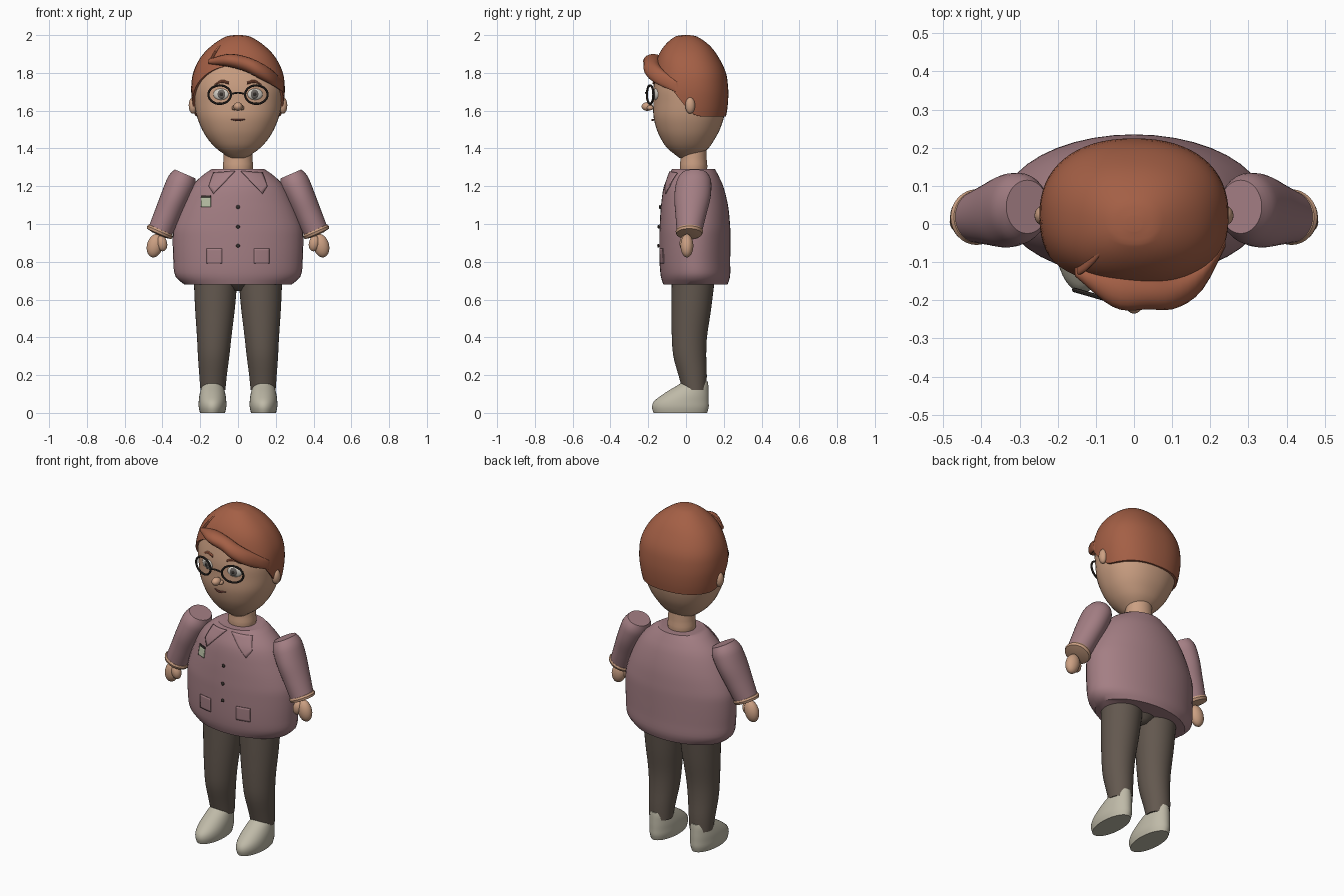
import bpy, bmesh, math
from mathutils import Vector, Matrix

if "Cube" in bpy.data.objects:
    bpy.data.objects.remove(bpy.data.objects["Cube"])


def material(name, rgb):
    m = bpy.data.materials.new(name)
    m.diffuse_color = (*rgb, 1)
    m.use_nodes = True
    m.node_tree.nodes["Principled BSDF"].inputs["Base Color"].default_value = m.diffuse_color
    return m


SKIN = material("skin", (.60, .35, .225))
HAIR = material("auburn_hair", (.37, .115, .06))
SHIRT = material("mauve_shirt", (.37, .21, .23))
TROUSERS = material("dark_brown_trousers", (.125, .098, .078))
SHOE = material("pale_grey_shoe", (.52, .49, .39))
DARK = material("dark_frame", (.035, .028, .024))
WHITE = material("eye_white", (.66, .62, .56))
IRIS = material("grey_iris", (.14, .125, .115))
LIP = material("lip", (.22, .07, .055))
BADGE = material("pale_green_badge", (.46, .50, .36))


def sample(table, t):
    """Smooth interpolation of a table whose first column rises."""
    t = min(max(t, table[0][0]), table[-1][0])
    last = len(table) - 1
    i = 0
    while i < last - 1 and t > table[i + 1][0]:
        i += 1

    def slope(k, c):
        a, b = table[max(k - 1, 0)], table[min(k + 1, last)]
        return (b[c] - a[c]) / (b[0] - a[0])
    p, q = table[i], table[i + 1]
    h = q[0] - p[0]
    f = (t - p[0]) / h
    return [p[c] * (2*f**3 - 3*f*f + 1) + q[c] * (3*f*f - 2*f**3)
            + h * (slope(i, c) * (f**3 - 2*f*f + f) + slope(i + 1, c) * (f**3 - f*f))
            for c in range(1, len(p))]


def finish(bm, name, mat, angle=40):
    bmesh.ops.recalc_face_normals(bm, faces=bm.faces)
    me = bpy.data.meshes.new(name)
    bm.to_mesh(me)
    bm.free()
    me.materials.append(mat)
    for p in me.polygons:
        p.use_smooth = True
    me.set_sharp_from_angle(angle=math.radians(angle))
    ob = bpy.data.objects.new(name, me)
    bpy.context.collection.objects.link(ob)
    return ob


def ring(c, u, v, n=32, power=2):
    def w(x):
        return math.copysign(abs(x) ** (2 / power), x)
    return [Vector(c) + Vector(u) * w(math.cos(2*math.pi*k/n)) + Vector(v) * w(math.sin(2*math.pi*k/n))
            for k in range(n)]


def loft(name, rings, mat, start=True, end=True, closed=False):
    bm = bmesh.new()
    vs = [[bm.verts.new(p) for p in r] for r in rings]
    n = len(vs[0])
    pairs = list(zip(vs, vs[1:])) + ([(vs[-1], vs[0])] if closed else [])
    for a, b in pairs:
        for k in range(n):
            bm.faces.new((a[k], a[(k+1) % n], b[(k+1) % n], b[k]))
    if start and not closed:
        bm.faces.new(vs[0])
    if end and not closed:
        bm.faces.new(vs[-1])
    return finish(bm, name, mat)


def upright(name, table, mat, steps=20, cx=0, top=None, power=2):
    """Vertical loft; rows are z, half width, centre y, half depth[, centre x]."""
    z0, z1 = table[0][0], top or table[-1][0]
    rings = []
    for i in range(steps + 1):
        z = z0 + (z1 - z0) * i / steps
        r = sample(table, z)
        x = cx * r[3] if len(r) > 3 else cx
        rings.append(ring((x, r[1], z), (r[0], 0, 0), (0, r[2], 0), 40, power))
    return loft(name, rings, mat)


def strand(name, table, mat, steps=16, n=16):
    """Sideways loft; rows are x, y, z, half depth, half height."""
    rings = []
    for i in range(steps + 1):
        x = table[0][0] + (table[-1][0] - table[0][0]) * i / steps
        y, z, ry, rz = sample(table, x)
        rings.append(ring((x, y, z), (0, ry, 0), (0, 0, rz), n))
    return loft(name, rings, mat)


def ball(name, c, r, mat, yaw=0, roll=0):
    bm = bmesh.new()
    m = (Matrix.Translation(c) @ Matrix.Rotation(yaw, 4, 'Z') @ Matrix.Rotation(roll, 4, 'Y')
         @ Matrix.Diagonal((*r, 1)))
    bmesh.ops.create_uvsphere(bm, u_segments=24, v_segments=14, radius=1, matrix=m)
    return finish(bm, name, mat)


# Torso
TORSO = [(.68, .285, .05, .17), (.72, .33, .05, .183), (.8, .342, .047, .187), (.95, .345, .047, .188),
         (1.0, .336, .047, .186), (1.1, .298, .045, .177), (1.2, .245, .04, .157),
         (1.26, .185, .04, .13), (1.29, .14, .04, .114)]
upright("shirt_body", TORSO, SHIRT, 30)


def patch(name, corners, mat, lift=.004):
    """Thin plate that follows the shirt front; corners are x, z."""
    bm = bmesh.new()
    n = 8
    a, b, c, d = [Vector(p) for p in corners]
    grid = []
    for i in range(n + 1):
        for j in range(n + 1):
            p = a.lerp(b, i / n).lerp(d.lerp(c, i / n), j / n)
            rx, cy, ry = sample(TORSO, p.y)
            y = cy - ry * math.sqrt(max(0, 1 - (p.x / rx) ** 2)) - lift
            grid.append(bm.verts.new((p.x, y, p.y)))
    for i in range(n):
        for j in range(n):
            k = i * (n + 1) + j
            bm.faces.new((grid[k], grid[k + 1], grid[k + n + 2], grid[k + n + 1]))
    ob = finish(bm, name, mat)
    mod = ob.modifiers.new("thickness", 'SOLIDIFY')
    mod.thickness = .006
    mod.offset = 0
    return ob


# Shirt details
for s, side in ((-1, "right"), (1, "left")):
    patch(side + "_collar", [(s*.13, 1.27), (s*.015, 1.28), (s*.13, 1.16), (s*.155, 1.2)], SHIRT)
    patch(side + "_pocket", [(s*.085, .87), (s*.165, .87), (s*.165, .79), (s*.085, .79)], SHIRT, .002)
patch("badge", [(-.195, 1.14), (-.145, 1.14), (-.145, 1.09), (-.195, 1.09)], BADGE)
patch("badge_clip", [(-.195, 1.15), (-.145, 1.15), (-.145, 1.14), (-.195, 1.14)], DARK)
for i, z in enumerate((1.09, .985, .885)):
    ball(f"button_{i + 1}", (0, sample(TORSO, z)[1] - sample(TORSO, z)[2] - .005, z), (.01, .006, .01), DARK)

# Hips, legs, shoes
upright("hips", [(.645, .035, .04, .05), (.69, .1, .04, .1), (.73, .12, .04, .11)], TROUSERS, 6)
LEG = [(.12, .066, .045, .063, .133), (.2, .073, .035, .075, .132), (.3, .083, .02, .087, .129),
       (.4, .091, .018, .093, .126), (.55, .105, .028, .105, .122), (.73, .117, .04, .115, .118)]
FOOT = [(0, .066, -.03, .142), (.03, .073, -.03, .15), (.06, .073, -.025, .145), (.09, .07, -.007, .127),
        (.12, .063, .015, .104), (.145, .055, .036, .082), (.165, .042, .05, .066)]
# Arm axis and cross-sections
A, B = Vector((.28, .045, 1.265)), Vector((.413, .018, .96))
SLEEVE = [(0, .06, .07), (.06, .069, .083), (.15, .077, .093), (.4, .075, .096), (.7, .07, .082), (1, .065, .067)]
CUFF = [(.96, .06, .06), (.97, .069, .069), (1.0, .074, .073), (1.04, .07, .068), (1.06, .035, .035)]


def arm_rings(rows, s):
    out = []
    for t, u, v in rows:
        c = A.lerp(B, t)
        out.append(ring((s * c.x, c.y, c.z), (s * u * .917, 0, u * .4), (0, v, 0)))
    return out


for s, side in ((-1, "right"), (1, "left")):
    upright(side + "_leg", LEG, TROUSERS, 16, s)
    upright(side + "_shoe", FOOT, SHOE, 14, s * .135)
    fine = [(i / 20, *sample(SLEEVE, i / 20)) for i in range(21)]
    loft(side + "_sleeve", arm_rings(fine, s), SHIRT)
    loft(side + "_cuff", arm_rings(CUFF, s), SKIN)
    ball(side + "_hand", (s * .44, .005, .885), (.042, .034, .063), SKIN, roll=-s * .25)
    ball(side + "_thumb", (s * .403, -.008, .897), (.028, .026, .042), SKIN, roll=s * .2)

# Neck and head
upright("neck", [(1.27, .075, .04, .07), (1.31, .08, .04, .073), (1.335, .077, .04, .07), (1.43, .075, .04, .068)],
        SKIN, 10)
HEAD = [(1.35, .045, .01, .045), (1.4, .115, .01, .108), (1.45, .16, .01, .142), (1.5, .19, .012, .167),
        (1.57, .218, .015, .187), (1.65, .233, .02, .193), (1.72, .238, .02, .193), (1.8, .226, .02, .18),
        (1.88, .185, .01, .15), (1.94, .125, .005, .107), (1.985, .05, 0, .045), (1.991, .01, 0, .01)]
upright("head", HEAD, SKIN, 30, top=1.9, power=2.2)

# Hair cap with a hairline rising towards the brow
HAIRLINE = [(-1, 1.84), (-.85, 1.81), (-.6, 1.75), (-.3, 1.67), (0, 1.6), (.25, 1.572), (1, 1.57)]
unit = ring((0, 0, 0), (1, 0, 0), (0, 1, 0), 64, 2.3)
cap = []
for i in range(-1, 25):
    grow = -.012 if i < 0 else .01
    f = math.sin(max(i, 0) / 24 * math.pi / 2)
    row = []
    for p in unit:
        low = sample(HAIRLINE, p.y)[0]
        z = low + (1.991 - low) * f
        rx, cy, ry = sample(HEAD, z)
        row.append(Vector((p.x * (rx + grow), cy + p.y * (ry + grow), z + .009 * f)))
    cap.append(row)
loft("hair_cap", cap, HAIR, start=False)
strand("hair_fringe", [(-.155, -.125, 1.86, .012, .012), (-.05, -.17, 1.866, .05, .034),
                       (.04, -.178, 1.847, .046, .04), (.11, -.176, 1.815, .045, .044),
                       (.18, -.135, 1.775, .037, .04), (.24, -.05, 1.725, .01, .028)], HAIR, 20)
strand("hair_parting_lock", [(-.15, -.125, 1.86, .012, .012), (-.125, -.105, 1.9, .018, .016),
                             (-.09, -.07, 1.943, .016, .014), (-.05, -.03, 1.985, .006, .006)], HAIR)

# Face
ball("nose_tip", (0, -.205, 1.622), (.024, .03, .023), SKIN)
strand("mouth", [(-.037, -.166, 1.554, .004, .002), (0, -.178, 1.55, .006, .006), (.037, -.166, 1.554, .004, .002)],
       LIP, 10, 8)
for s, side in ((-1, "right"), (1, "left")):
    ball(side + "_ear", (s * .238, .022, 1.628), (.023, .026, .044), SKIN)
    ball(side + "_nostril", (s * .02, -.19, 1.615), (.013, .018, .013), SKIN)
    yaw = s * .28
    ball(side + "_eye", (s * .09, -.158, 1.687), (.042, .013, .031), WHITE, yaw)
    ball(side + "_iris", (s * .088, -.165, 1.687), (.024, .01, .025), IRIS, yaw)
    ball(side + "_pupil", (s * .087, -.169, 1.687), (.012, .009, .013), DARK, yaw)
    brow = [(s * .125, -.143, 1.738, .006, .003), (s * .085, -.16, 1.755, .008, .008),
            (s * .048, -.17, 1.746, .008, .007)]
    strand(side + "_eyebrow", sorted(brow), HAIR, 10, 8)
    # Round spectacle rim, turned to wrap the face
    turn = Matrix.Rotation(yaw, 3, 'Z')
    rim = []
    for k in range(36):
        a = 2 * math.pi * k / 36
        out = turn @ Vector((math.cos(a), 0, math.sin(a)))
        c = Vector((s * .097, -.19, 1.685)) + turn @ Vector((.062 * math.cos(a), 0, .049 * math.sin(a)))
        rim.append(ring(c, out * .006, turn @ Vector((0, .006, 0)), 8))
    loft(side + "_spectacle_rim", rim, DARK, closed=True)
strand("spectacle_bridge", [(-.038, -.207, 1.688, .005, .005), (0, -.213, 1.695, .005, .005),
                            (.038, -.207, 1.688, .005, .005)], DARK, 8, 8)
